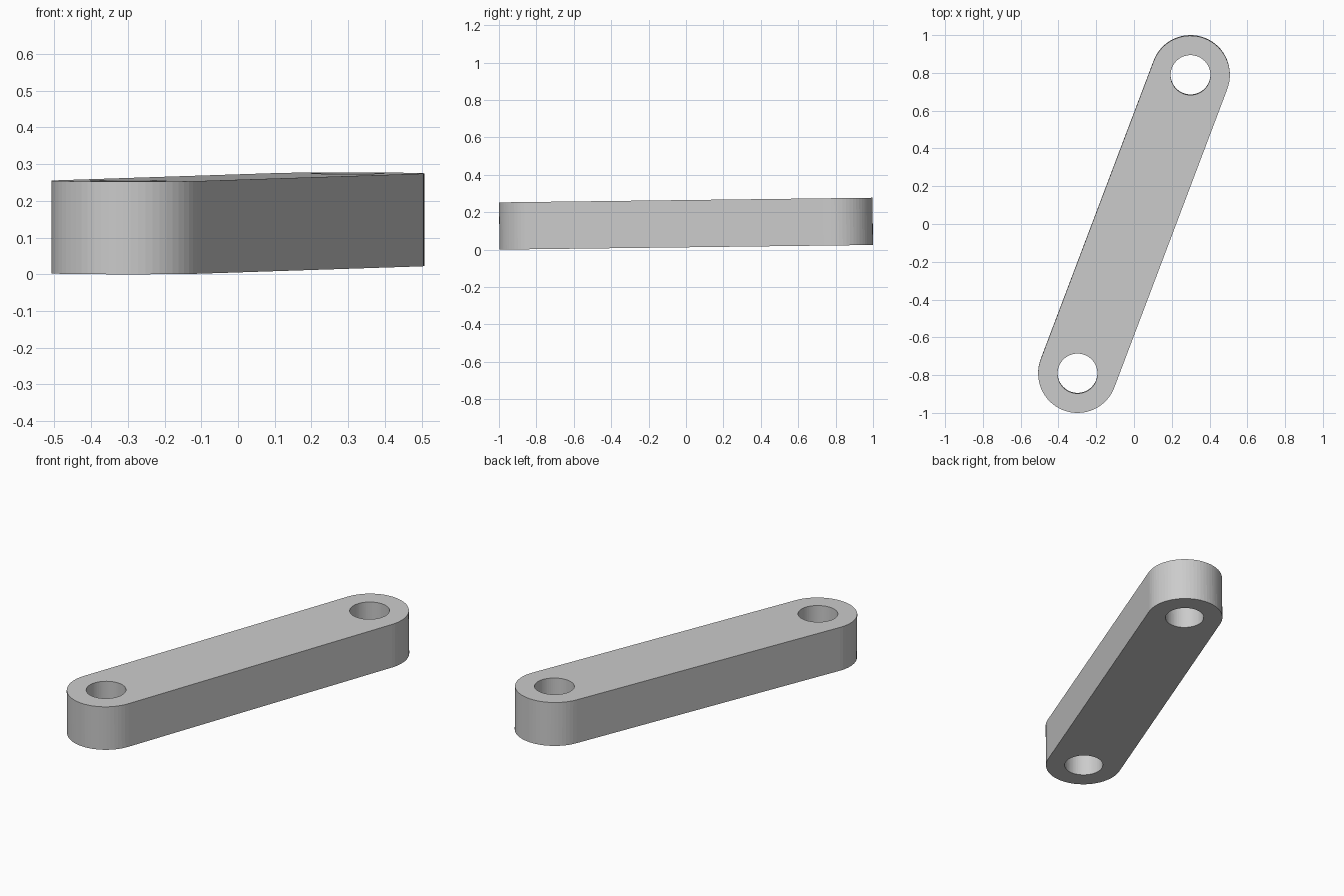
import bpy, bmesh
from math import cos, sin, pi, atan2
from mathutils import Matrix, Vector

if "Cube" in bpy.data.objects:
    bpy.data.objects.remove(bpy.data.objects["Cube"])

X, Y = 0.299, 0.79          # pivot hole centres at +/-(X, Y)
R_OUT, R_HOLE = 0.2085, 0.1055
HEIGHT, TILT = 0.2525, 0.0125
SEG = 64


def arc(cx, cy, r, start, sweep, n):
    return [(cx + r * cos(start + sweep * i / n), cy + r * sin(start + sweep * i / n))
            for i in range(n)]


def add_loop(bm, pts):
    vs = [bm.verts.new((x, y, 0)) for x, y in pts]
    return [bm.edges.new((v, vs[(i + 1) % len(vs)])) for i, v in enumerate(vs)]


bm = bmesh.new()
a = atan2(Y, X)

# Rounded bar outline: half-circle ends joined by straight sides
outline = []
for s, start in ((1, a - pi / 2), (-1, a + pi / 2)):
    half = SEG // 2
    outline += arc(s * X, s * Y, R_OUT, start, pi * (half + 1) / half, half + 1)
edges = add_loop(bm, outline)

# Pivot holes
for s in (1, -1):
    edges += add_loop(bm, arc(s * X, s * Y, R_HOLE, 0, 2 * pi, SEG))

# Fill the plate and give it thickness
bmesh.ops.triangle_fill(bm, use_beauty=True, edges=edges, normal=(0, 0, 1))
ext = bmesh.ops.extrude_face_region(bm, geom=bm.faces[:], use_keep_orig=True)
top = [g for g in ext["geom"] if isinstance(g, bmesh.types.BMVert)]
bmesh.ops.translate(bm, vec=(0, 0, HEIGHT), verts=top)
bmesh.ops.recalc_face_normals(bm, faces=bm.faces[:])

# Slight tilt, then rest on the ground and centre
bmesh.ops.transform(bm, matrix=Matrix.Rotation(TILT, 4, 'X'), verts=bm.verts[:])
lo = Vector([min(v.co[i] for v in bm.verts) for i in range(3)])
hi = Vector([max(v.co[i] for v in bm.verts) for i in range(3)])
bmesh.ops.translate(bm, verts=bm.verts[:],
                    vec=(-(lo.x + hi.x) / 2, -(lo.y + hi.y) / 2, -lo.z))

mesh = bpy.data.meshes.new("link_bar")
bm.to_mesh(mesh)
bm.free()
link_bar = bpy.data.objects.new("link_bar", mesh)
bpy.context.collection.objects.link(link_bar)
